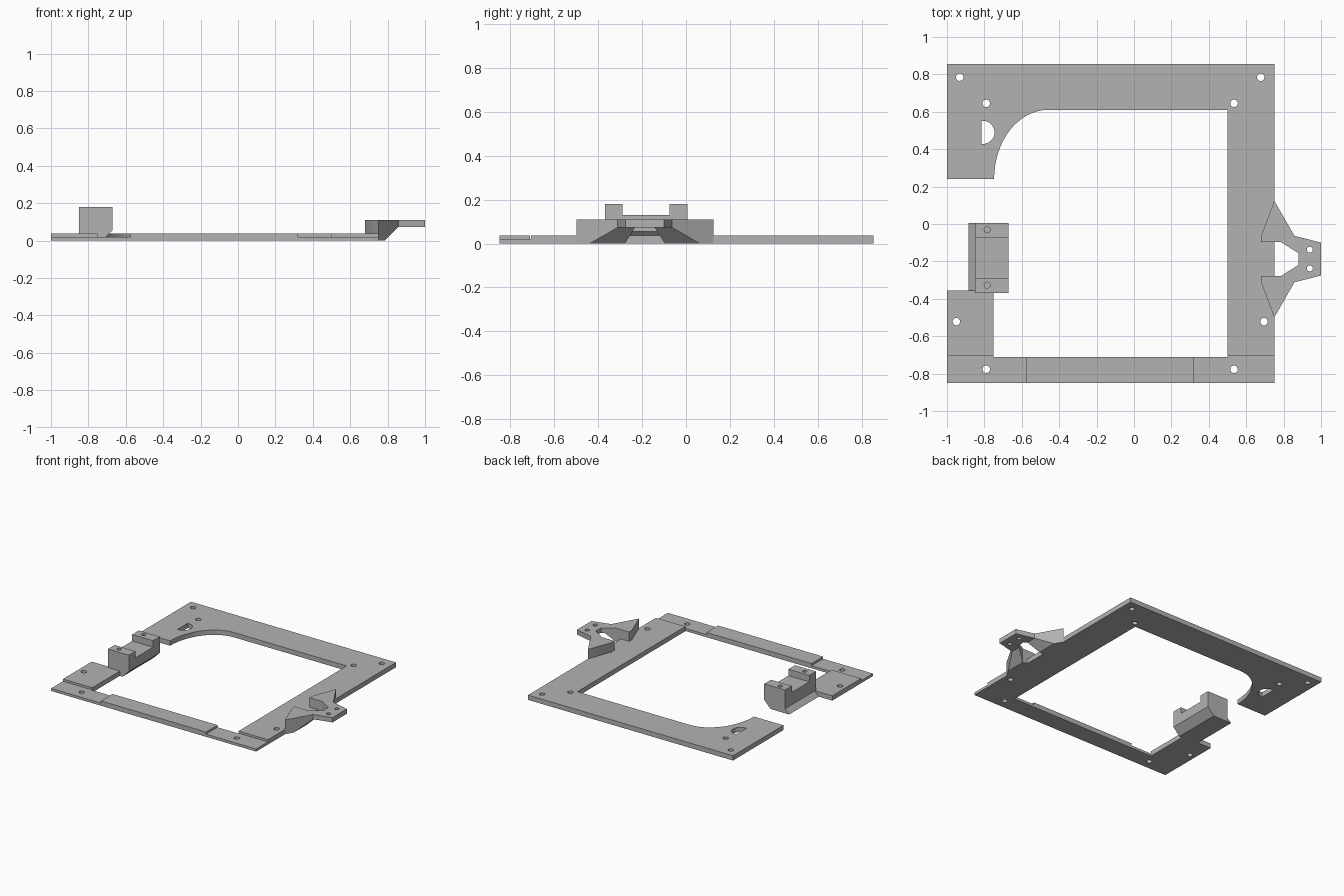
import bpy, bmesh, math
from mathutils import Vector

if "Cube" in bpy.data.objects:
    bpy.data.objects.remove(bpy.data.objects["Cube"])

grey = bpy.data.materials.new("light_grey")
grey.diffuse_color = (0.45, 0.45, 0.45, 1)
grey.use_nodes = True
grey.node_tree.nodes["Principled BSDF"].inputs["Base Color"].default_value = grey.diffuse_color

T = 0.037       # frame thickness
STEP = 0.02     # height of the lowered corners
MID = -0.1875   # centre line of the bracket in y


def prism(name, points, start, end, axis="z"):
    """Extrude a flat outline along z (x, y points) or along y (x, z points)."""
    place = (lambda a, b, h: (a, b, h)) if axis == "z" else (lambda a, b, h: (a, h, b))
    bm = bmesh.new()
    face = bm.faces.new([bm.verts.new(place(a, b, start)) for a, b in points])
    out = bmesh.ops.extrude_face_region(bm, geom=[face])
    shift = Vector(place(0, 0, end - start))
    bmesh.ops.translate(bm, vec=shift,
                        verts=[g for g in out["geom"] if isinstance(g, bmesh.types.BMVert)])
    bmesh.ops.recalc_face_normals(bm, faces=bm.faces)
    mesh = bpy.data.meshes.new(name)
    bm.to_mesh(mesh)
    bm.free()
    mesh.materials.append(grey)
    obj = bpy.data.objects.new(name, mesh)
    bpy.context.collection.objects.link(obj)
    return obj


def arc(cx, cy, rx, ry, a0, a1, n):
    angles = [math.radians(a0 + (a1 - a0) * i / n) for i in range(n + 1)]
    return [(cx + rx * math.cos(a), cy + ry * math.sin(a)) for a in angles]


def box(x0, x1, y0, y1):
    return [(x0, y0), (x1, y0), (x1, y1), (x0, y1)]


def combine(obj, tool, operation="DIFFERENCE"):
    mod = obj.modifiers.new("cut", "BOOLEAN")
    mod.object, mod.operation, mod.solver = tool, operation, "EXACT"
    bpy.context.view_layer.objects.active = obj
    bpy.ops.object.modifier_apply(modifier=mod.name)
    bpy.data.objects.remove(tool)


def drill(obj, centres, r, z0, z1):
    for x, y in centres:
        combine(obj, prism("drill", arc(x, y, r, r, 0, 345, 23), z0, z1))


# Open frame with a curved inner corner
outline = [(-1, -0.85), (0.75, -0.85), (0.75, 0.855), (-1, 0.855), (-1, 0.24)]
outline += arc(-0.46, 0.24, 0.288, 0.37, 180, 90, 16)
outline += [(0.5, 0.61), (0.5, -0.71), (-0.75, -0.71), (-0.75, -0.355), (-1, -0.355)]
frame = prism("frame", outline, 0, T)

# Lowered front corners
for x0, x1 in ((-1.1, -0.575), (0.322, 0.85)):
    combine(frame, prism("corner_cut", box(x0, x1, -0.95, -0.706), STEP, 0.1))

# Screw holes and half-round slot
drill(frame, [(-0.932, 0.785), (-0.79, 0.645), (0.678, 0.785), (0.535, 0.645),
              (-0.95, -0.522), (0.695, -0.522), (-0.79, -0.777), (0.535, -0.777)],
      0.02, -0.1, 0.1)
slot = [(-0.815, 0.428)] + arc(-0.808, 0.49, 0.062, 0.062, -90, 90, 16) + [(-0.815, 0.552)]
combine(frame, prism("slot_cut", slot, -0.1, 0.1))

# Saddle block with slanted underside, recessed top and two blind holes
block = prism("saddle_block", [(-0.85, 0.18), (-0.672, 0.18), (-0.672, 0.055),
                               (-0.727, 0), (-0.885, 0), (-0.85, 0.035)],
              -0.37, 0.006, "y")
combine(block, prism("recess_cut", box(-1, -0.5, -0.289, -0.076), 0.13, 0.3))
drill(block, [(-0.785, -0.03), (-0.785, -0.327)], 0.016, 0.08, 0.3)

# Side bracket: mirrored plan outline trimmed by a slanted side profile
half = [(0.88, 0.031), (0.787, 0.09), (0.68, 0.09), (0.68, 0.125),
        (0.75, 0.312), (0.858, 0.124), (1, 0.088)]
plan = [(x, MID + y) for x, y in half] + [(x, MID - y) for x, y in reversed(half)]
bracket = prism("side_bracket", plan, -0.05, 0.11)
side = [(0.6, 0.015), (0.74, 0.015), (0.74, 0), (0.785, 0), (0.858, 0.073),
        (1.1, 0.073), (1.1, 0.2), (0.6, 0.2)]
combine(bracket, prism("side_profile", side, -0.8, 0.5, "y"), "INTERSECT")
drill(bracket, [(0.94, MID + 0.05), (0.94, MID - 0.05)], 0.016, 0, 0.3)

# Smooth only the curved walls
for obj in (frame, block, bracket):
    bpy.ops.object.select_all(action="DESELECT")
    obj.select_set(True)
    bpy.context.view_layer.objects.active = obj
    bpy.ops.object.shade_smooth_by_angle(angle=math.radians(25))
